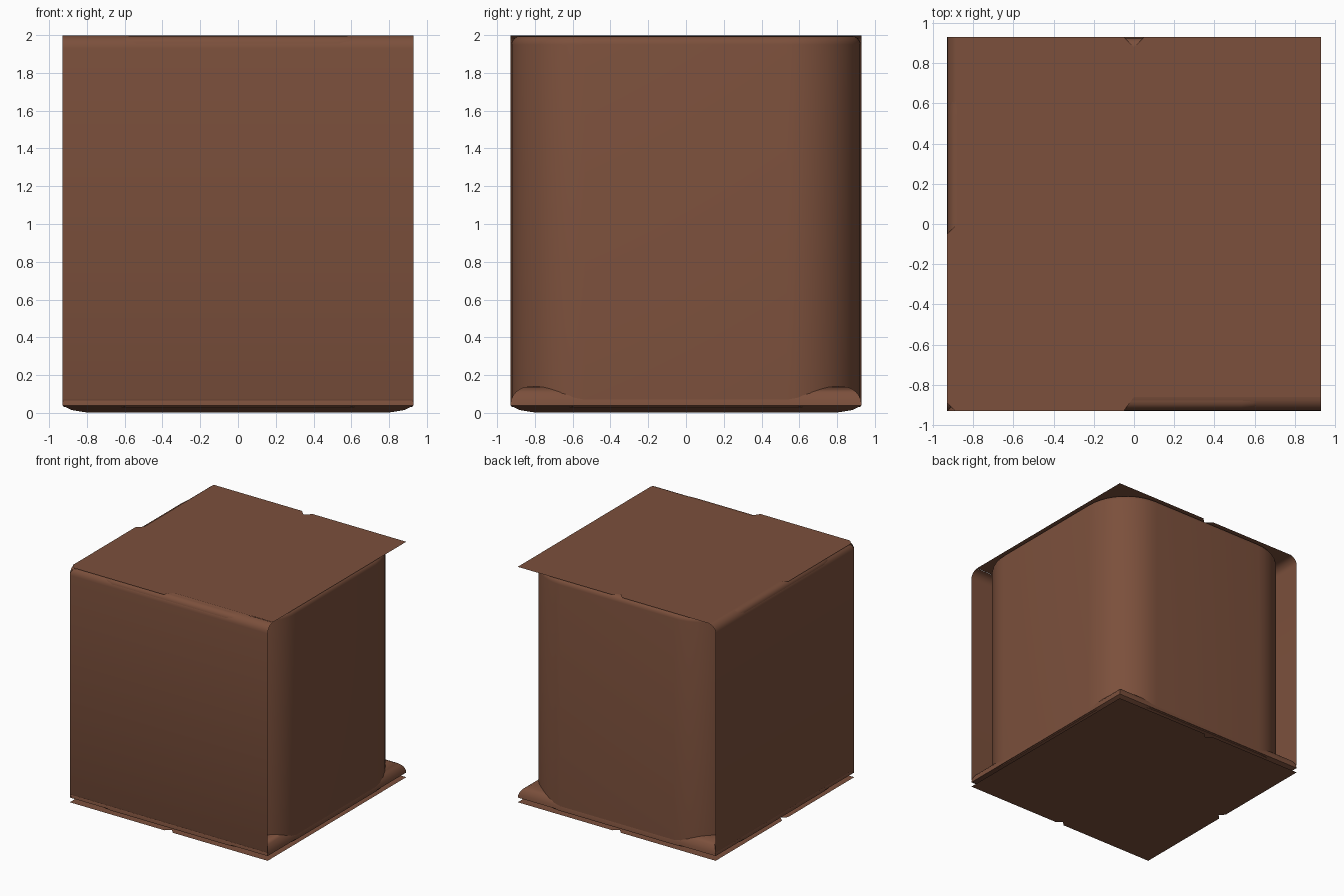
import bpy, bmesh, math

if "Cube" in bpy.data.objects:
    bpy.data.objects.remove(bpy.data.objects["Cube"])

H = 0.93  # half width of the block

brown = bpy.data.materials.new("earth brown")
brown.diffuse_color = (0.2, 0.08, 0.045, 1)
brown.use_nodes = True
brown.node_tree.nodes["Principled BSDF"].inputs["Base Color"].default_value = brown.diffuse_color


def make(name, verts, faces, smooth=True):
    me = bpy.data.meshes.new(name)
    me.from_pydata(verts, [], faces)
    me.materials.append(brown)
    ob = bpy.data.objects.new(name, me)
    bpy.context.collection.objects.link(ob)
    if smooth:
        bpy.ops.object.select_all(action='DESELECT')
        ob.select_set(True)
        bpy.context.view_layer.objects.active = ob
        bpy.ops.object.shade_smooth_by_angle(angle=math.radians(40))
    return ob


def loft(name, rings, cap_bottom=True, cap_top=True):
    n = len(rings[0])
    verts = [v for r in rings for v in r]
    faces = [(k * n + i, k * n + (i + 1) % n, (k + 1) * n + (i + 1) % n, (k + 1) * n + i)
             for k in range(len(rings) - 1) for i in range(n)]
    if cap_top:
        faces.append(tuple(range(len(verts) - n, len(verts))))
    if cap_bottom:
        faces.append(tuple(reversed(range(n))))
    return make(name, verts, faces)


def rounded_square(h, r, z, seg=10):
    pts = []
    for q in range(4):
        mid = math.radians(45 + 90 * q)
        cx = math.copysign(h - r, math.cos(mid))
        cy = math.copysign(h - r, math.sin(mid))
        for i in range(seg + 1):
            a = math.radians(90 * q + 90 * i / seg)
            pts.append((cx + r * math.cos(a), cy + r * math.sin(a), z))
    return pts


def square(h, z):
    return [(-h, -h, z), (h, -h, z), (h, h, z), (-h, h, z)]


# core block with wide rounded upright corners and a softened top edge
core = [rounded_square(0.925, 0.39, 0.03), rounded_square(0.925, 0.39, 1.95)]
for i in range(1, 5):
    a = math.radians(90 * i / 4)
    d = 0.045 * (1 - math.cos(a))
    core.append(rounded_square(0.925 - d, 0.39 - d, 1.95 + 0.045 * math.sin(a)))
loft("core_block", core)

# foot lip: undercut below, rounded above
lip = [square(0.80, 0.002), square(0.88, 0.015), square(H, 0.04)]
for i in range(1, 7):
    a = math.radians(90 * i / 6)
    lip.append(square(H - 0.1 * (1 - math.cos(a)), 0.04 + 0.1 * math.sin(a)))
loft("foot_lip", lip, cap_bottom=False)


# thin front and left skins, rolled over at the top
def skin(name, turn):
    prof = [(-0.91, 0.045), (-0.923, 0.055), (-H, 0.075)]
    for i in range(7):
        a = math.radians(90 * i / 6)
        prof.append((-H + 0.07 * (1 - math.cos(a)), 1.928 + 0.07 * math.sin(a)))
    verts = [(x, y, z) for y, z in prof for x in (-H, H)]
    if turn:
        verts = [(y, -x, z) for x, y, z in verts]
    faces = [(2 * i, 2 * i + 1, 2 * i + 3, 2 * i + 2) for i in range(len(prof) - 1)]
    make(name, verts, faces)


skin("front_skin", False)
skin("left_skin", True)

# flat top sheet with small notches, cut back where the skins roll over
top = [(-0.89, -H), (-0.05, -H), (0, -0.86), (H, -0.86), (H, H), (0.05, H), (0, 0.88),
       (-0.05, H), (-0.88, H), (-0.88, 0), (-H, -0.05), (-H, -0.89)]
make("top_sheet", [(x, y, 2) for x, y in top], [tuple(range(len(top)))], False)

# flat bottom sheet with notches on front, back and left
bot = [(-H, -H), (-0.04, -H), (0, -0.89), (0.04, -H), (H, -H), (H, H), (0.04, H),
       (0, 0.89), (-0.04, H), (-H, H), (-H, 0.04), (-0.89, 0), (-H, -0.04)]
make("bottom_sheet", [(x, y, 0) for x, y in bot], [tuple(reversed(range(len(bot))))], False)
